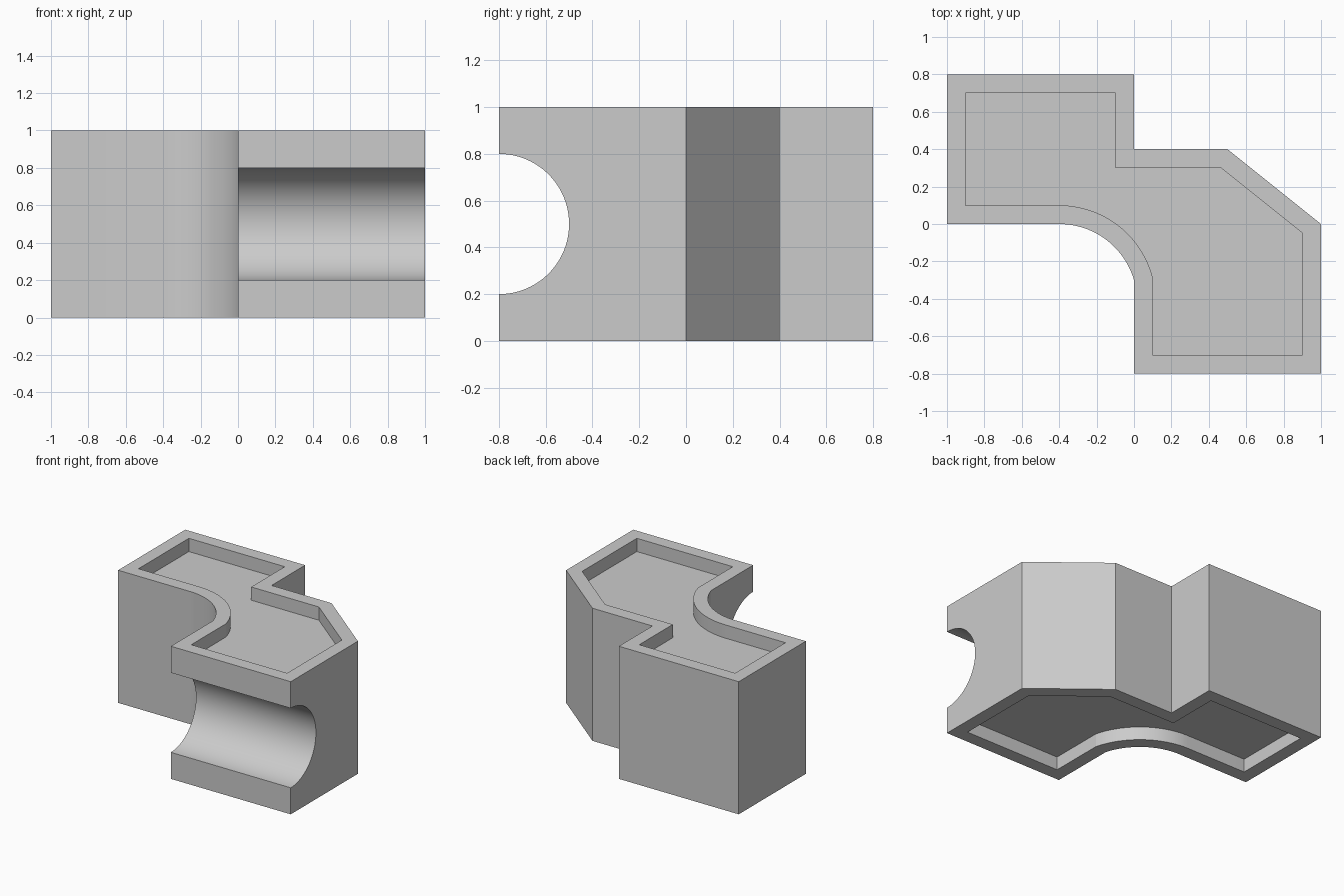
import bpy, bmesh, math
from mathutils import Matrix

default = bpy.data.objects.get("Cube")
if default:
    bpy.data.objects.remove(default, do_unlink=True)

RIM = 0.1          # rim width and recess depth
ARC_STEPS = 28

grey = bpy.data.materials.new("plain grey")
grey.use_nodes = True
colour = (0.6, 0.6, 0.6, 1)
grey.diffuse_color = colour
grey.node_tree.nodes["Principled BSDF"].inputs["Base Color"].default_value = colour


def outline(d):
    """Counter-clockwise plan of the block, moved inwards by d."""
    # concave curve, tangent to the front wall and ending on the side wall
    r = 0.25 / 0.6
    cx, cy, radius = -0.4, -r, r + d
    end = math.acos((d - cx) / radius)
    pts = [(-1 + d, d)]
    for i in range(ARC_STEPS + 1):
        a = math.pi / 2 + (end - math.pi / 2) * i / ARC_STEPS
        pts.append((cx + radius * math.cos(a), cy + radius * math.sin(a)))
    # chamfer line 0.4x + 0.5y = k
    k = 0.4 - d * math.hypot(0.4, 0.5)
    pts += [(d, -0.8 + d), (1 - d, -0.8 + d),
            (1 - d, (k - 0.4 * (1 - d)) / 0.5),
            ((k - 0.5 * (0.4 - d)) / 0.4, 0.4 - d),
            (-d, 0.4 - d), (-d, 0.8 - d), (-1 + d, 0.8 - d)]
    return pts


def make_object(name, bm):
    bmesh.ops.recalc_face_normals(bm, faces=bm.faces)
    mesh = bpy.data.meshes.new(name)
    bm.to_mesh(mesh)
    bm.free()
    mesh.materials.append(grey)
    obj = bpy.data.objects.new(name, mesh)
    bpy.context.collection.objects.link(obj)
    return obj


def prism(name, pts, z0, z1):
    bm = bmesh.new()
    face = bm.faces.new([bm.verts.new((x, y, z0)) for x, y in pts])
    top = bmesh.ops.extrude_face_region(bm, geom=[face])["geom"]
    verts = [v for v in top if isinstance(v, bmesh.types.BMVert)]
    bmesh.ops.translate(bm, verts=verts, vec=(0, 0, z1 - z0))
    return make_object(name, bm)


# Main block
block = prism("corner_block", outline(0), 0, 1)

# Recesses in the top and bottom, and the round channel along the front
cutters = [prism("top_recess_cutter", outline(RIM), 1 - RIM, 1.2),
           prism("bottom_recess_cutter", outline(RIM), -0.2, RIM)]
bm = bmesh.new()
bmesh.ops.create_cone(bm, cap_ends=True, segments=96, radius1=0.3, radius2=0.3, depth=1.2,
                      matrix=Matrix.Translation((0.5, -0.8, 0.5))
                      @ Matrix.Rotation(math.pi / 2, 4, "Y"))
cutters.append(make_object("channel_cutter", bm))

bpy.ops.object.select_all(action="DESELECT")
block.select_set(True)
bpy.context.view_layer.objects.active = block
for cutter in cutters:
    cutter.hide_render = True
    mod = block.modifiers.new(cutter.name, "BOOLEAN")
    mod.operation = "DIFFERENCE"
    mod.solver = "EXACT"
    mod.object = cutter
    bpy.ops.object.modifier_apply(modifier=mod.name)
    bpy.data.objects.remove(cutter, do_unlink=True)

# Smooth curves, sharp corners
bpy.ops.object.shade_smooth_by_angle(angle=math.radians(12))
